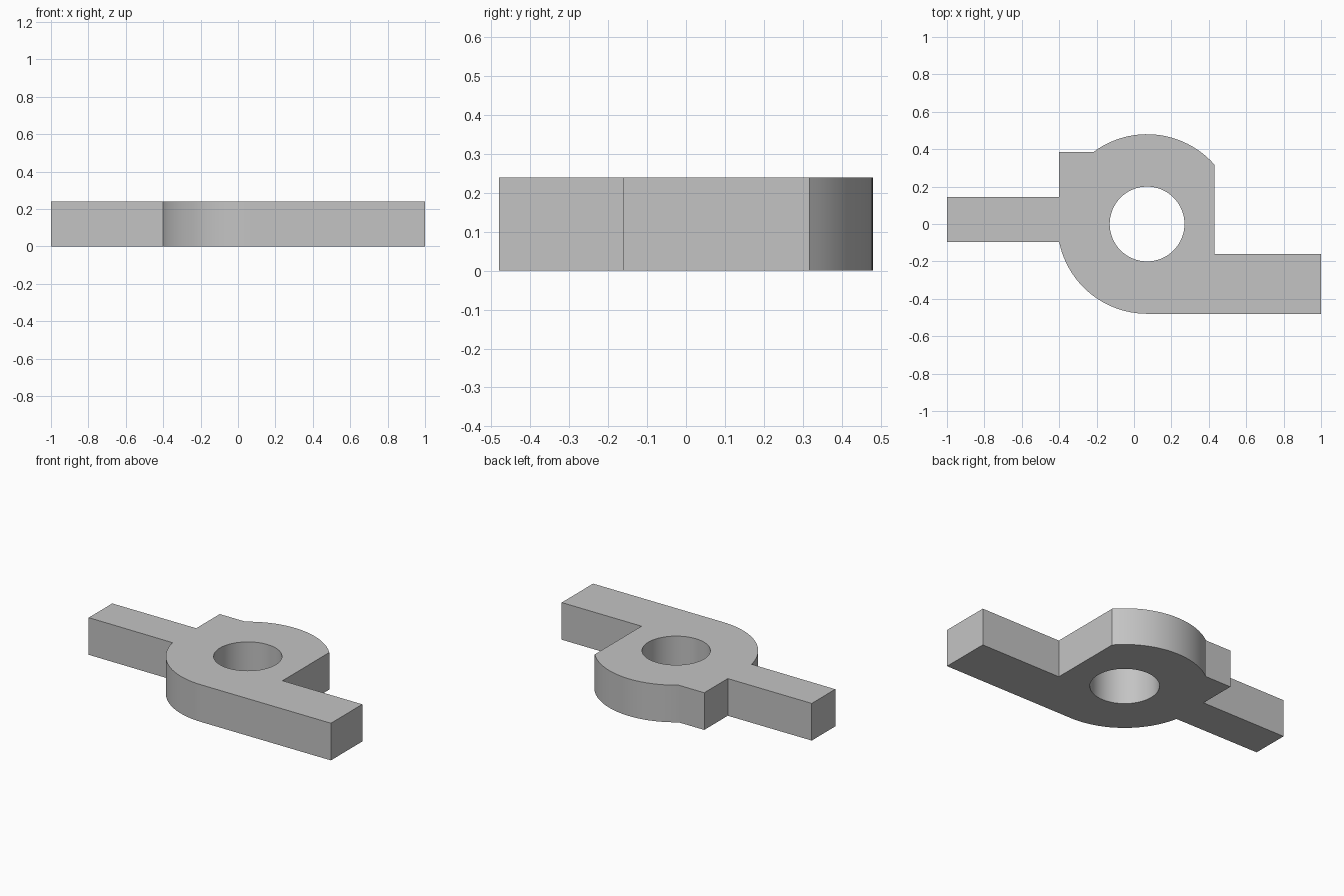
import bpy, bmesh, math

cube = bpy.data.objects.get("Cube")
if cube:
    bpy.data.objects.remove(cube, do_unlink=True)

CX, R, HOLE_R, HEIGHT = 0.07, 0.48, 0.2, 0.24

grey = bpy.data.materials.new("plain grey")
grey.use_nodes = True
grey.diffuse_color = (0.55, 0.55, 0.55, 1)
grey.node_tree.nodes["Principled BSDF"].inputs["Base Color"].default_value = (0.55, 0.55, 0.55, 1)


def arc(radius, start, end, steps):
    """Points along an arc around the hub centre, both ends included."""
    angles = [start + (end - start) * i / steps for i in range(steps + 1)]
    return [(CX + radius * math.cos(a), radius * math.sin(a)) for a in angles]


def add_loop(bm, points):
    verts = [bm.verts.new((x, y, 0)) for x, y in points]
    return [bm.edges.new((v, verts[(i + 1) % len(verts)])) for i, v in enumerate(verts)]


# Outline: wide front arm, rounded hub back, square shoulder, narrow arm, rounded hub front
back_start = math.acos((0.43 - CX) / R)
back_end = math.pi - math.asin(0.385 / R)
front_start = 2 * math.pi - math.acos((-0.4 - CX) / R)
outline = [(1, -R), (1, -0.16), (0.43, -0.16)]
outline += arc(R, back_start, back_end, 24)
outline += [(-0.4, 0.385), (-0.4, 0.145), (-1, 0.145), (-1, -0.095)]
outline += arc(R, front_start, 1.5 * math.pi, 24)
hole = arc(HOLE_R, 0, 2 * math.pi, 64)[:-1]

# Fill the outline around the hole and extrude it into a plate
bm = bmesh.new()
edges = add_loop(bm, outline) + add_loop(bm, hole)
bmesh.ops.triangle_fill(bm, edges=edges, use_beauty=True, use_dissolve=False, normal=(0, 0, 1))
extruded = bmesh.ops.extrude_face_region(bm, geom=bm.faces[:], use_keep_orig=True)
top = [g for g in extruded["geom"] if isinstance(g, bmesh.types.BMVert)]
bmesh.ops.translate(bm, verts=top, vec=(0, 0, HEIGHT))
bmesh.ops.recalc_face_normals(bm, faces=bm.faces[:])

mesh = bpy.data.meshes.new("bracket_plate")
bm.to_mesh(mesh)
bm.free()
mesh.materials.append(grey)
plate = bpy.data.objects.new("bracket_plate", mesh)
bpy.context.collection.objects.link(plate)

# Smooth curved walls with crisp rims and corners
bpy.ops.object.select_all(action='DESELECT')
plate.select_set(True)
bpy.context.view_layer.objects.active = plate
bpy.ops.object.shade_smooth_by_angle(angle=math.radians(25))
